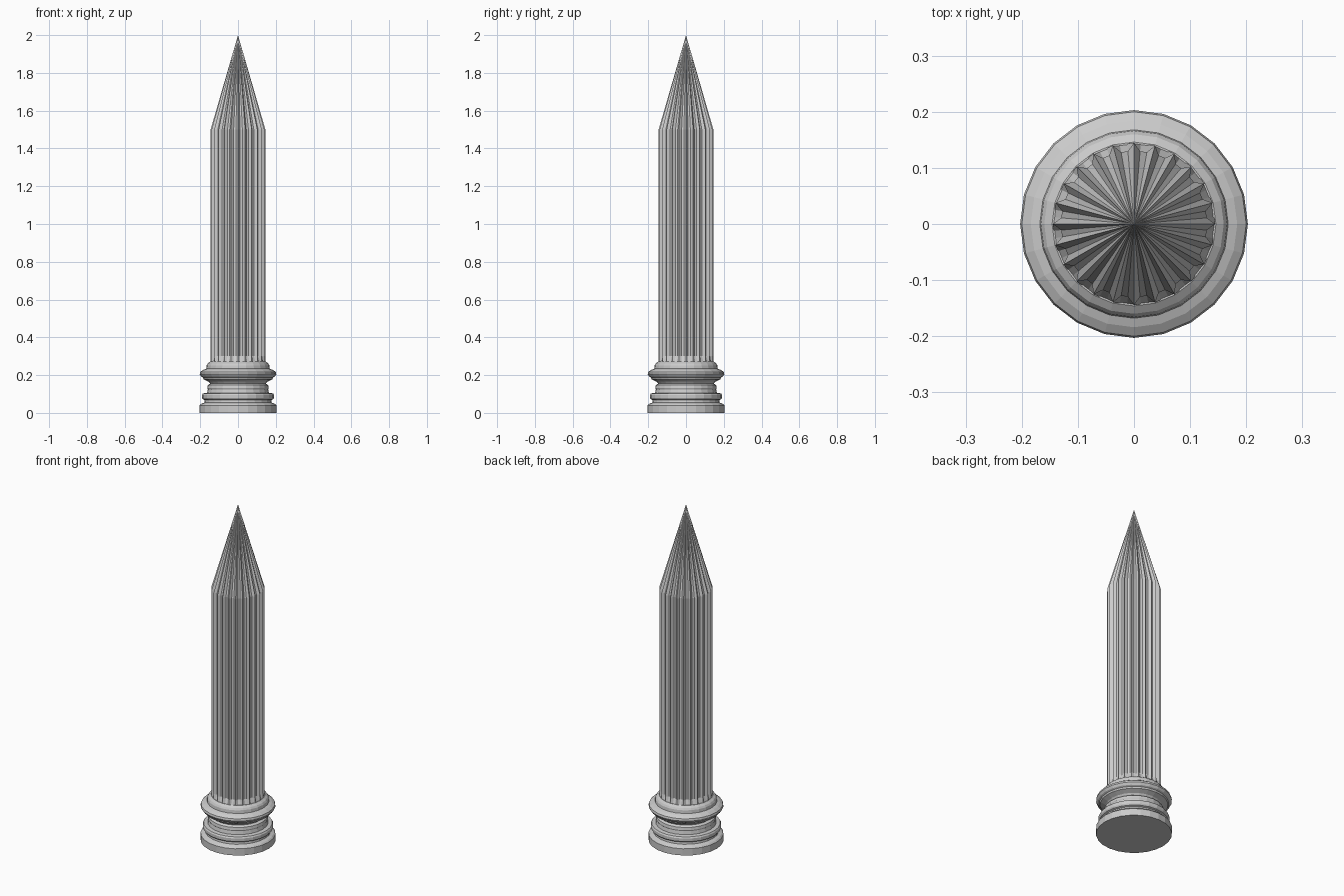
import bpy, bmesh
from math import sin, cos, pi

if "Cube" in bpy.data.objects:
    bpy.data.objects.remove(bpy.data.objects["Cube"])

SIDES = 24


def ring(bm, pts):
    return [bm.verts.new((r * sin(a), r * cos(a), z)) for r, a, z in pts]


def bridge(bm, lo, hi):
    n = len(lo)
    for i in range(n):
        j = (i + 1) % n
        bm.faces.new((lo[i], lo[j], hi[j], hi[i]))


def finish(bm, name):
    bmesh.ops.recalc_face_normals(bm, faces=bm.faces)
    mesh = bpy.data.meshes.new(name)
    bm.to_mesh(mesh)
    bm.free()
    obj = bpy.data.objects.new(name, mesh)
    bpy.context.collection.objects.link(obj)
    return obj


# moulded round base, turned from a profile
profile = [(.203, 0), (.203, .04), (.195, .048), (.178, .055), (.176, .068),
           (.186, .072), (.191, .08), (.191, .095), (.186, .103), (.164, .106),
           (.160, .125), (.163, .132), (.160, .147), (.147, .155),
           (.155, .165), (.182, .178), (.186, .187), (.195, .192),
           (.203, .205), (.200, .217), (.184, .228), (.168, .234),
           (.166, .252), (.160, .262), (.146, .272)]
bm = bmesh.new()
rings = [ring(bm, [(r, 2 * pi * i / SIDES, z) for i in range(SIDES)])
         for r, z in profile]
for lo, hi in zip(rings, rings[1:]):
    bridge(bm, lo, hi)
bm.faces.new(rings[0])
bm.faces.new(rings[-1])
finish(bm, "moulded_base")


# fluted shaft: one ridge and two valley points per flute, ending in a spike
def flutes(z_ridge, z_valley, valley_r):
    pts = []
    step = 2 * pi / SIDES
    for i in range(SIDES):
        pts.append((.145, i * step, z_ridge))
        pts += [(valley_r, (i + f) * step, z_valley) for f in (.32, .68)]
    return pts


bm = bmesh.new()
foot = ring(bm, flutes(.268, .268, .1435))
start = ring(bm, flutes(.30, .30, .130))
shoulder = ring(bm, flutes(1.5, 1.5, .130))
bridge(bm, foot, start)
bridge(bm, start, shoulder)
bm.faces.new(foot)
apex = bm.verts.new((0, 0, 2))
for i, v in enumerate(shoulder):
    bm.faces.new((v, shoulder[(i + 1) % len(shoulder)], apex))
finish(bm, "fluted_spike_shaft")
